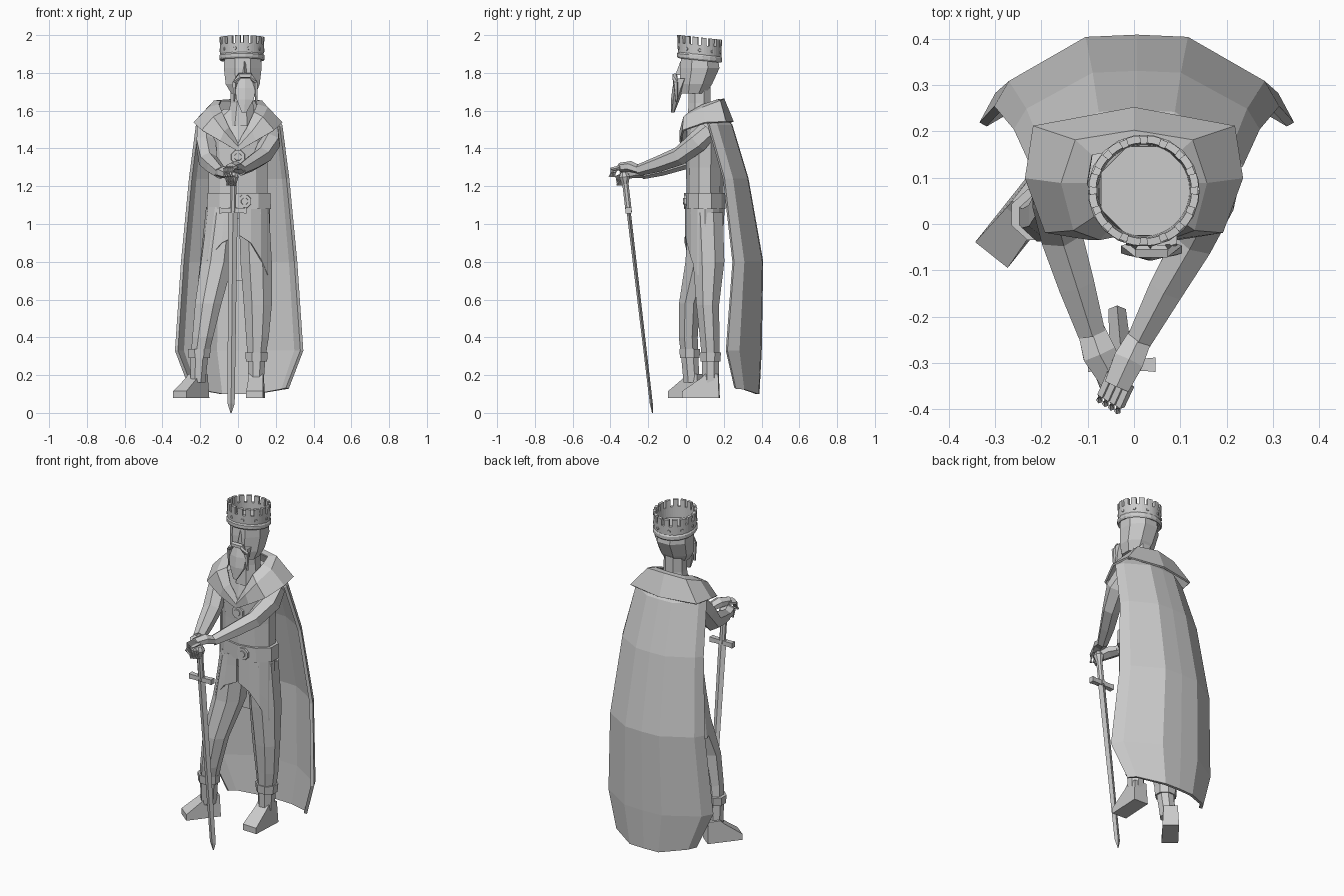
import bpy, bmesh, math
from mathutils import Vector

cube = bpy.data.objects.get("Cube")
if cube:
    bpy.data.objects.remove(cube)

stone = bpy.data.materials.new("stone_grey")
stone.use_nodes = True
GREY = (0.6, 0.6, 0.6, 1)
stone.diffuse_color = GREY
stone.node_tree.nodes["Principled BSDF"].inputs["Base Color"].default_value = GREY


def finish(name, bm, thick=0):
    bmesh.ops.recalc_face_normals(bm, faces=bm.faces)
    me = bpy.data.meshes.new(name)
    bm.to_mesh(me)
    bm.free()
    me.materials.append(stone)
    ob = bpy.data.objects.new(name, me)
    bpy.context.collection.objects.link(ob)
    if thick:
        mod = ob.modifiers.new("thickness", 'SOLIDIFY')
        mod.thickness = thick
        mod.offset = 0


def skin(name, rows, closed=True, caps=True, thick=0, keep=None):
    """Skin a list of equal point rows with quads."""
    bm = bmesh.new()
    vs = [[bm.verts.new(p) for p in row] for row in rows]
    n = len(rows[0])
    for r in range(len(rows) - 1):
        for i in range(n if closed else n - 1):
            if keep and not keep(r, i):
                continue
            j = (i + 1) % n
            bm.faces.new((vs[r][i], vs[r][j], vs[r + 1][j], vs[r + 1][i]))
    if closed and caps:
        bm.faces.new(vs[0])
        bm.faces.new(vs[-1])
    loose = [v for v in bm.verts if not v.link_faces]
    bmesh.ops.delete(bm, geom=loose, context='VERTS')
    finish(name, bm, thick)


def ring(cx, cy, z, rx, ry, n=8, tilt=0):
    """Level ring, or one sinking towards the back by the tilt."""
    k = 1 / math.cos(math.pi / n)
    angles = [math.tau * (i + 0.5) / n for i in range(n)]
    return [(cx + rx * k * math.cos(a), cy + ry * k * math.sin(a),
             z - tilt * ry * (1 + math.sin(a))) for a in angles]


def column(name, specs, n=8):
    skin(name, [ring(*s, n) for s in specs])


def tube(name, pts, radii, n=6, flat=1.0):
    """Tapered tube along a path; flat squashes it vertically."""
    pts = [Vector(p) for p in pts]
    rows = []
    for i, p in enumerate(pts):
        t = (pts[min(i + 1, len(pts) - 1)] - pts[max(i - 1, 0)]).normalized()
        ref = Vector((0, 0, 1)) if abs(t.z) < 0.9 else Vector((0, 1, 0))
        u = t.cross(ref).normalized()
        v = u.cross(t)
        angles = [math.tau * (k + 0.5) / n for k in range(n)]
        rows.append([p + radii[i] * (u * math.cos(a) + v * math.sin(a) * flat) for a in angles])
    skin(name, rows)


# Torso, belt, neck
column("torso", [(0, .1, 1.03, .15, .09), (0, .1, 1.14, .155, .092), (0, .1, 1.3, .155, .095),
                 (0, .1, 1.45, .165, .1), (0, .11, 1.56, .15, .085), (.01, .1, 1.61, .08, .07)], 10)
column("belt", [(.005, .1, 1.08, .169, .104), (.005, .1, 1.165, .167, .104)], 10)
column("neck", [(.015, .075, 1.52, .078, .07), (.02, .072, 1.64, .06, .058), (.02, .07, 1.76, .058, .06)])

# Belt buckle and chest medallion
for name, x, y, z, r in (("buckle", .035, -.002, 1.12, .04), ("medallion", 0, .002, 1.355, .042)):
    tube(name, [(x, y + .02, z), (x, y - .008, z)], [r, r * .9], 8)
    tube(name + "_boss", [(x, y, z), (x, y - .013, z)], [r * .55, r * .45], 8)

# Coat skirt, split at the front and following the advanced right leg
rows = []
for t in (0, .35, .7, 1):
    row = []
    for i in range(17):
        a = math.radians(2 + 356 * i / 16)
        front, back = max(0, math.cos(a)), max(0, -math.cos(a))
        right = max(0, math.sin(a))
        low = .7 + .24 * front ** 2
        row.append((-(.164 + .042 * t * right) * math.sin(a) - .03 * t * right * front,
                    .1 - (.1 + .03 * t * right - .022 * t * back) * math.cos(a),
                    1.09 + (low - 1.09) * t))
    rows.append(row)
skin("coat_skirt", rows, closed=False, thick=.01)

# Legs, boot cuffs, feet
legs = {
    "right": [(-.08, .1, 1.06, .08, .085), (-.11, .08, .8, .085, .083), (-.157, .018, .58, .07, .055),
              (-.187, .012, .4, .055, .05), (-.205, .02, .29, .046, .045), (-.213, .03, .16, .04, .043)],
    "left": [(.085, .11, 1.06, .08, .085), (.096, .12, .8, .083, .083), (.105, .115, .57, .074, .06),
             (.103, .125, .4, .06, .052), (.098, .13, .29, .047, .046), (.096, .13, .16, .04, .043)],
}
foot_profile = [(-.045, .08), (.15, .08), (.15, .115), (.05, .185), (.03, .205), (-.04, .205)]
feet = {"right": ((-.215, .05), (-.62, -.78), .315), "left": ((.096, .132), (-.05, -1), .297)}
for side, spec in legs.items():
    column(side + "_leg", spec)
    x, y = spec[4][:2]
    (ox, oy), (dx, dy), z = feet[side]
    column(side + "_boot_cuff", [(x, y, z - .024, .056, .052), (x, y, z + .024, .06, .055)])
    rows = []
    for w in (-.045, .045):
        taper = [w * (1 if h < .12 else .85) for s, h in foot_profile]
        rows.append([(ox + dx * s - dy * k, oy + dy * s + dx * k, h)
                     for (s, h), k in zip(foot_profile, taper)])
    skin(side + "_foot", rows)

# Arms and hands
tube("right_arm", [(-.165, .12, 1.51), (-.17, .06, 1.43), (-.158, -.02, 1.335), (-.125, -.13, 1.3),
                   (-.092, -.235, 1.27)], [.056, .058, .052, .045, .034])
tube("left_arm", [(.165, .12, 1.5), (.17, .06, 1.435), (.13, -.035, 1.36), (.07, -.14, 1.32),
                  (.012, -.25, 1.285)], [.052, .058, .05, .043, .031])
tube("right_hand", [(-.092, -.23, 1.27), (-.075, -.28, 1.275), (-.045, -.335, 1.26)],
     [.034, .042, .034], 6, .75)
tube("left_hand", [(.015, -.24, 1.285), (-.012, -.295, 1.305), (-.037, -.35, 1.3)],
     [.03, .038, .032], 6, .75)
for i in range(4):
    s = (i - 1.5) * .013
    tube(f"left_finger_{i}", [(-.03 + s, -.335 - s * .6, 1.3), (-.05 + s, -.38 - s * .6, 1.29),
                              (-.055 + s, -.392 - s * .6, 1.25)], [.012, .011, .008], 5)
    tube(f"right_finger_{i}", [(-.055 + s, -.315 + s * .5, 1.265), (-.04 + s, -.355 + s * .5, 1.25),
                               (-.035 + s, -.35 + s * .5, 1.205)], [.012, .011, .008], 5)

# Sword leaning down to the ground
top, tip = Vector((-.025, -.325, 1.25)), Vector((-.037, -.178, 0))


def along(t):
    return top.lerp(tip, t)


def blade_row(t, w, d):
    c = along(t)
    return [c + Vector(o) for o in ((-w, 0, 0), (0, -d, 0), (w, 0, 0), (0, d, 0))]


skin("sword_blade", [blade_row(.13, .025, .011), blade_row(.96, .019, .008), blade_row(1, .003, .002)])
tube("sword_grip", [along(.02), along(.15)], [.018, .018], 8)
tube("sword_pommel", [along(-.02), along(0), along(.03)], [.018, .03, .018], 8)
guard = along(.143)
tube("sword_guard", [guard + Vector((dx, 0, 0)) for dx in (-.073, -.05, .05, .073)],
     [.022, .019, .019, .022], 4)

# Cape: (z, half width, edge y, back y) for each level, tucked under the mantle
levels = [(1.565, .185, .11, .205), (1.52, .222, .12, .238), (1.24, .258, .2, .322),
          (.8, .3, .25, .4), (.33, .332, .215, .392), (.1, .255, .26, .38)]
columns = [(-1, 0), (-.9, .35), (-.36, .97), (0, 1), (.36, .97), (.9, .35), (1, 0)]
rows = []
for z, w, edge, back in levels:
    row = []
    for u, depth in columns:
        lift = .05 * max(0, abs(u) - .4) if z < .2 else 0
        row.append((.006 + w * u, edge + (back - edge) * depth, z + lift))
    rows.append(row)
skin("cape", rows, closed=False, thick=.018)

# Shoulder mantle, mirrored: (inner, ridge, outer) from front to back
half = [((0, .005, 1.43), (0, -.015, 1.41), (0, -.015, 1.385)),
        ((.05, 0, 1.51), (.075, -.03, 1.49), (.095, -.03, 1.44)),
        ((.085, .02, 1.59), (.13, -.01, 1.565), (.19, -.015, 1.495)),
        ((.1, .09, 1.63), (.155, .09, 1.615), (.232, .1, 1.535)),
        ((.09, .15, 1.65), (.125, .18, 1.65), (.215, .21, 1.54)),
        ((0, .165, 1.655), (0, .2, 1.66), (0, .248, 1.54))]
loop = half + [tuple((-x, y, z) for x, y, z in s) for s in half[-2:0:-1]]
skin("mantle", [[s[k] for s in loop] for k in range(3)], caps=False, thick=.01)

# Head with flat-sided skull and sloping jaw
column("head", [(.03, .04, 1.69, .065, .065), (.025, .053, 1.74, .09, .085),
                (.025, .073, 1.825, .1, .104), (.025, .071, 1.895, .096, .096)])
skin("nose", [[(.035 - w, -.02, z), (.035, y, z), (.035 + w, -.02, z)]
              for w, y, z in ((.018, -.056, 1.79), (.01, -.03, 1.86))])

# Beard and moustache
column("beard", [(.038, -.025, 1.77, .055, .03), (.038, -.042, 1.72, .055, .026),
                 (.038, -.056, 1.66, .046, .02), (.032, -.07, 1.59, .012, .008)], 6)
tube("moustache", [(.038 + x, y, z) for x, y, z in (
    (-.06, -.05, 1.65), (-.055, -.055, 1.75), (-.03, -.06, 1.785), (.03, -.06, 1.785),
    (.055, -.055, 1.75), (.06, -.05, 1.65))], [.006, .014, .015, .015, .014, .006], 5)

# Crown tilted back: band, merlons two segments wide, lower rim and studs
cx, cy, teeth, lean = .021, .072, 16, .11
wall = [ring(cx, cy, z, r, r, teeth * 3, lean) for z, r in ((1.885, .106), (1.96, .109), (2, .111))]
skin("crown", wall, caps=False, thick=.016, keep=lambda r, i: r == 0 or i % 3 < 2)
rim = [ring(cx, cy, z, r, r, 20, lean) for z, r in ((1.88, .112), (1.888, .117), (1.902, .117), (1.91, .111))]
skin("crown_rim", rim, caps=False, thick=.006)
for i in range(10):
    a = math.tau * i / 10
    d = Vector((math.cos(a), math.sin(a), 0))
    base = Vector((cx, cy, 1.932 - lean * .11 * (1 + d.y)))
    tube(f"crown_stud_{i}", [base + d * .106, base + d * .12], [.012, .008], 6)
